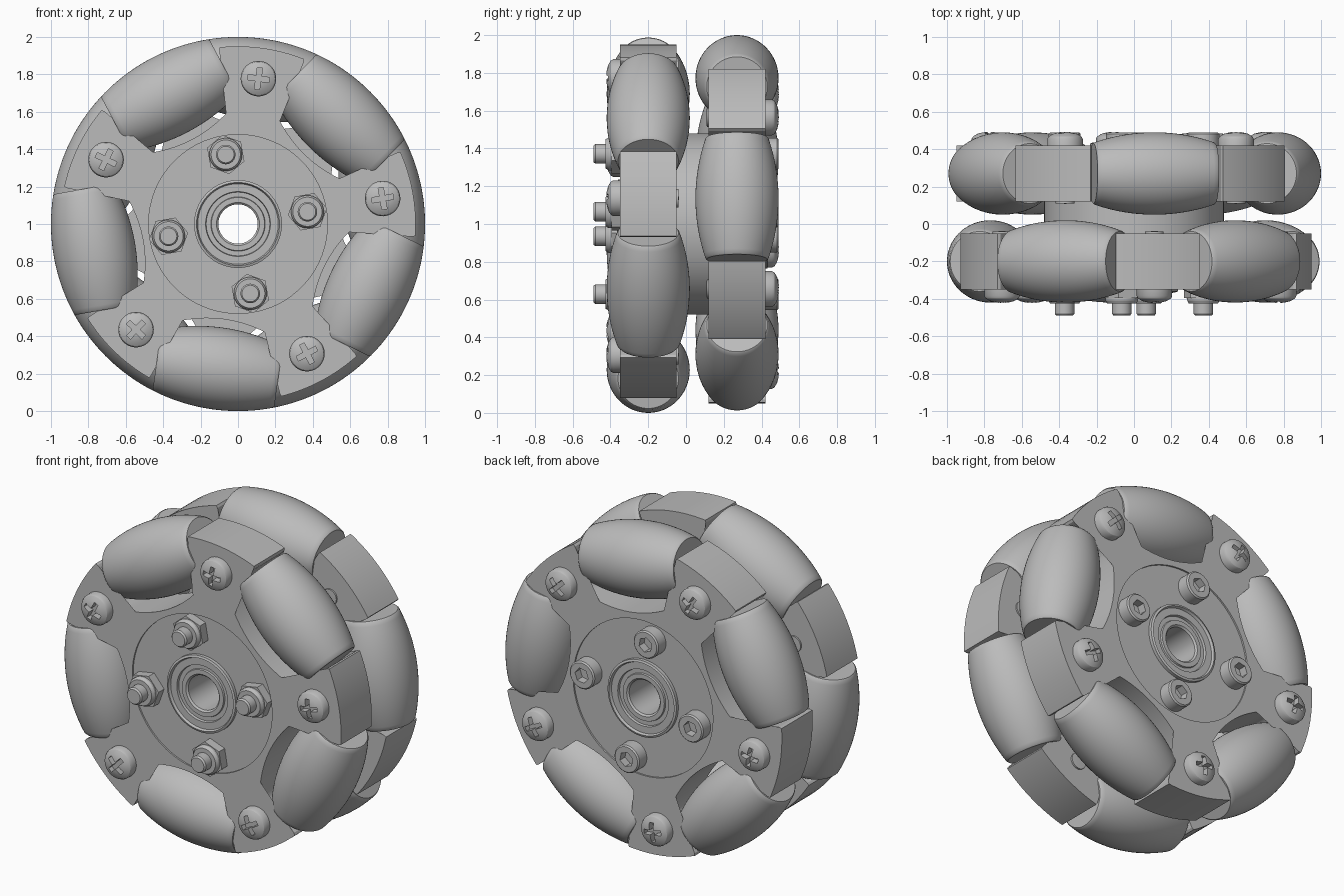
import bpy, bmesh
from math import sin, cos, pi, radians, sqrt
from mathutils import Matrix, Vector

cube = bpy.data.objects.get("Cube")
if cube:
    bpy.data.objects.remove(cube, do_unlink=True)

# One plain grey for the whole wheel
grey = bpy.data.materials.new("plain_grey")
grey.use_nodes = True
colour = (0.5, 0.5, 0.5, 1)
grey.diffuse_color = colour
grey.node_tree.nodes["Principled BSDF"].inputs["Base Color"].default_value = colour

# Parts are built lying flat (local z is the axle, pointing to the front), then stood up
STAND = Matrix.Translation((0, 0, 1)) @ Matrix.Rotation(pi / 2, 4, 'X')
FLIP = Matrix.Rotation(pi, 4, 'X')


def spin(deg):
    return Matrix.Rotation(radians(deg), 4, 'Z')


def move(x, y, z):
    return Matrix.Translation((x, y, z))


def finish(bm, name):
    bmesh.ops.remove_doubles(bm, verts=bm.verts, dist=1e-5)
    bmesh.ops.recalc_face_normals(bm, faces=bm.faces)
    mesh = bpy.data.meshes.new(name)
    bm.to_mesh(mesh)
    bm.free()
    mesh.materials.append(grey)
    mesh.shade_smooth()
    mesh.set_sharp_from_angle(angle=radians(30))
    return mesh


def place(mesh, name, matrix):
    ob = bpy.data.objects.new(name, mesh)
    bpy.context.collection.objects.link(ob)
    ob.matrix_world = STAND @ matrix
    return ob


def lathe(name, profile, sides=48, closed=False):
    """Turn (radius, height) points about local z."""
    bm = bmesh.new()
    rings = [[bm.verts.new((r * cos(2 * pi * i / sides), r * sin(2 * pi * i / sides), z))
              for i in range(sides)] for r, z in profile]
    pairs = list(zip(rings, rings[1:]))
    if closed:
        pairs.append((rings[-1], rings[0]))
    for a, b in pairs:
        for i in range(sides):
            j = (i + 1) % sides
            bm.faces.new((a[i], a[j], b[j], b[i]))
    return finish(bm, name)


def prism(name, outline, z0, z1):
    bm = bmesh.new()
    face = bm.faces.new([bm.verts.new((x, y, z0)) for x, y in outline])
    up = bmesh.ops.extrude_face_region(bm, geom=[face])["geom"]
    verts = [v for v in up if isinstance(v, bmesh.types.BMVert)]
    bmesh.ops.translate(bm, verts=verts, vec=(0, 0, z1 - z0))
    return finish(bm, name)


def carve(mesh, cutter_mesh):
    """Cut the drive recess once and return the finished mesh for reuse."""
    target = bpy.data.objects.new("blank", mesh)
    cutter = bpy.data.objects.new("cutter", cutter_mesh)
    for ob in (target, cutter):
        bpy.context.collection.objects.link(ob)
    cutter.hide_render = True
    mod = target.modifiers.new("recess", 'BOOLEAN')
    mod.operation = 'DIFFERENCE'
    mod.solver = 'EXACT'
    mod.object = cutter
    graph = bpy.context.evaluated_depsgraph_get()
    result = bpy.data.meshes.new_from_object(target.evaluated_get(graph))
    for ob in (target, cutter):
        bpy.data.objects.remove(ob, do_unlink=True)
    result.shade_smooth()
    result.set_sharp_from_angle(angle=radians(30))
    return result


# Barrel roller: its side is an arc of the wheel's outer circle
MID = 0.78
HALF = 0.328
barrel = [(0, -HALF), (0.16, -HALF)]
for i in range(-16, 17):
    t = i / 16 * (HALF - 0.008)
    barrel.append((sqrt(1 - t * t) - MID, t))
barrel += [(0.16, HALF), (0, HALF)]
roller = lathe("roller", barrel, 64)

# Five-armed carrier: half a pocket outline, mirrored, then repeated round the wheel
half = [Vector((0.515 + 0.75 * t * t, t)) for t in [k * 0.05 for k in range(7)]]
half += [Vector(p) for p in ((0.60, 0.325), (0.62, 0.338), (0.65, 0.345),
                             (0.85, 0.345), (0.868, 0.348), (0.88, 0.358))]
half += [Vector((0.95 * cos(radians(a)), 0.95 * sin(radians(a)))) for a in (24, 27, 30, 33)]
tip = Vector((0.95 * cos(pi / 5), 0.95 * sin(pi / 5)))
sector = [Vector((p.x, -p.y)) for p in reversed(half[1:])] + half + [tip]
bm = bmesh.new()
loops = []
for k in range(5):
    for p in sector:
        q = spin(72 * k) @ p.to_3d()
        inner = q.normalized() * 0.478
        loops.append([bm.verts.new((v.x, v.y, z))
                      for v, z in ((inner, -0.15), (q, -0.15), (q, 0.15), (inner, 0.15))])
for a, b in zip(loops, loops[1:] + loops[:1]):
    for i in range(4):
        j = (i + 1) % 4
        bm.faces.new((a[i], a[j], b[j], b[i]))
carrier = finish(bm, "carrier")

# Hub with spacer and a flanged bearing on each end, as one turned ring
hub_front = [(0.105, 0.335), (0.115, 0.345), (0.142, 0.345), (0.145, 0.335), (0.17, 0.335),
             (0.173, 0.35), (0.215, 0.35), (0.222, 0.365), (0.235, 0.36), (0.235, 0.34),
             (0.48, 0.34)]
hub_back = [(r, -0.07 - z) for r, z in reversed(hub_front)]
place(lathe("hub", hub_front + hub_back, 96, closed=True), "hub", Matrix())

# Cross-head arm screw, base at local z = 0
w, l = 0.014, 0.058
cross = []
for k in range(4):
    for x, y in ((l, -w), (l, w), (w, w)):
        v = spin(90 * k) @ Vector((x, y, 0))
        cross.append((v.x, v.y))
screw = carve(lathe("screw", [(0, -0.02), (0.095, -0.02), (0.095, 0.035), (0.088, 0.048),
                              (0.065, 0.062), (0.035, 0.07), (0, 0.073)]),
              prism("cross_cutter", cross, 0.03, 0.12))
screw_tip = lathe("screw_tip", [(0, -0.02), (0.05, -0.02), (0.05, 0.01), (0, 0.012)], 24)


def hexagon(r):
    return [(r * cos(k * pi / 3), r * sin(k * pi / 3)) for k in range(6)]


# Hub bolt parts: socket cap head, lock nut, collar and stud
cap = carve(lathe("bolt_head", [(0, -0.02), (0.085, -0.02), (0.085, 0.072),
                                (0.077, 0.08), (0, 0.08)]),
            prism("hex_cutter", hexagon(0.046), 0.03, 0.12))
nut = prism("nut", hexagon(0.106), -0.02, 0.055)
stud = lathe("stud", [(0, 0), (0.088, 0), (0.088, 0.068), (0.078, 0.085), (0.052, 0.085),
                      (0.052, 0.14), (0.044, 0.15), (0, 0.15)])

# Two rows, the back one turned by half a step
for row, depth, side, turn in (("front", 0.20, Matrix(), 10), ("back", -0.27, FLIP, 46)):
    place(carrier, row + "_carrier", spin(turn + 36) @ move(0, 0, depth))
    for k in range(5):
        arm = turn + 72 * k
        tag = "_" + str(k + 1)
        place(roller, row + "_roller" + tag,
              spin(arm + 36) @ move(MID, 0, depth) @ Matrix.Rotation(pi / 2, 4, 'X'))
        seat = spin(arm) @ move(0.785, 0, depth) @ side
        place(screw, row + "_screw" + tag, seat @ move(0, 0, 0.15))
        place(screw_tip, row + "_screw_tip" + tag, seat @ move(0, 0, -0.15) @ FLIP)

# Four through bolts: nuts at the front, socket heads at the back
for k in range(4):
    post = spin(10 + 90 * k) @ move(0.377, 0, 0)
    tag = "_" + str(k + 1)
    place(nut, "nut" + tag, post @ move(0, 0, 0.34))
    place(stud, "stud" + tag, post @ move(0, 0, 0.34))
    place(cap, "bolt_head" + tag, post @ move(0, 0, -0.41) @ FLIP)
